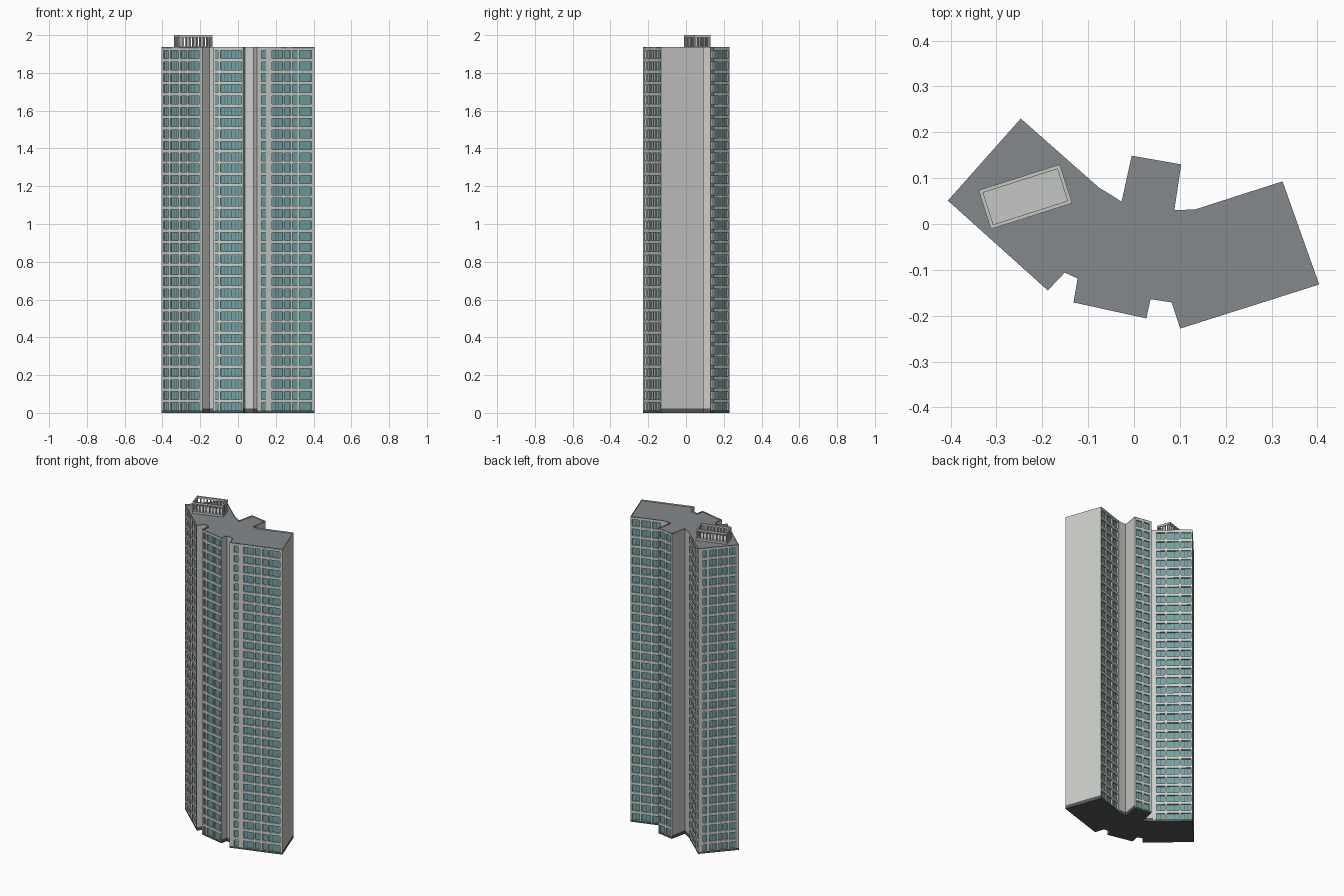
import bpy, bmesh, math
from mathutils import Vector

if "Cube" in bpy.data.objects:
    bpy.data.objects.remove(bpy.data.objects["Cube"])


def material(name, rgb):
    m = bpy.data.materials.new(name)
    m.diffuse_color = (*rgb, 1)
    m.use_nodes = True
    m.node_tree.nodes["Principled BSDF"].inputs["Base Color"].default_value = m.diffuse_color
    return m


WALL = material("light grey wall", (0.60, 0.61, 0.58))
GLASS = material("teal glass", (0.16, 0.36, 0.37))
DARK = material("dark grey trim", (0.10, 0.10, 0.10))
ROOF = material("slate roof", (0.23, 0.25, 0.26))
CROWN = material("pale concrete", (0.56, 0.57, 0.55))

TOP, BASE, FLOORS = 1.936, 0.022, 32
STEP = (TOP - 0.012) / FLOORS
RECESS = 0.008

# Footprint, anticlockwise from the far left corner
PLAN = [(-.406, .051), (-.188, -.145), (-.151, -.106), (-.123, -.119), (-.132, -.171),
        (.027, -.206), (.036, -.164), (.082, -.171), (.101, -.228), (.404, -.132),
        (.324, .093), (.134, .032), (.088, .030), (.103, .130), (-.005, .149),
        (-.027, .049), (-.077, .080), (-.247, .230)]

# Window columns (start, end as a fraction of the wall) by wall number
WINDOWS = {
    0: [(.05, .17), (.22, .42), (.46, .61), (.65, .92)],
    4: [(.06, .17), (.25, .59), (.61, .95)],
    8: [(.08, .16), (.26, .45), (.48, .58), (.62, .71), (.74, .95)],
    10: [(.05, .27), (.33, .60), (.66, .90)],
    13: [(.10, .45), (.55, .90)],
    16: [(.08, .30), (.35, .65), (.70, .96)],
    17: [(.12, .20), (.28, .45), (.50, .60), (.64, .72), (.77, .95)],
}


def finish(name, bm, mats):
    me = bpy.data.meshes.new(name)
    bm.to_mesh(me)
    bm.free()
    for m in mats:
        me.materials.append(m)
    ob = bpy.data.objects.new(name, me)
    bpy.context.collection.objects.link(ob)
    return ob


def facade(number, a, b, columns):
    """One wall with recessed windows on every floor."""
    a, b = Vector((*a, 0)), Vector((*b, 0))
    d = b - a
    inward = Vector((-d.y, d.x, 0)).normalized() * RECESS
    bm = bmesh.new()

    def pt(t, z, deep):
        return bm.verts.new(a + d * t + Vector((0, 0, z)) + (inward if deep else Vector()))

    def quad(corners, mat):
        bm.faces.new([pt(*c) for c in corners]).material_index = mat

    def panel(t0, t1, z0, z1, mat, deep=0):
        quad([(t0, z0, deep), (t1, z0, deep), (t1, z1, deep), (t0, z1, deep)], mat)

    def strip(t0, t1):
        panel(t0, t1, 0, BASE if not columns else 0.012, 2)
        panel(t0, t1, BASE if not columns else 0.012, TOP, 0)

    edge = 0
    for t0, t1 in columns:
        strip(edge, t0)
        edge = t1
        panel(t0, t1, 0, 0.012, 2)
        for k in range(FLOORS):
            z0 = 0.012 + k * STEP
            z1 = z0 + STEP * 0.70
            # spandrel above the window
            panel(t0, t1, z1, z0 + STEP, 0)
            # reveals
            quad([(t0, z0, 0), (t1, z0, 0), (t1, z0, 1), (t0, z0, 1)], 0)
            quad([(t0, z1, 1), (t1, z1, 1), (t1, z1, 0), (t0, z1, 0)], 0)
            quad([(t0, z0, 0), (t0, z0, 1), (t0, z1, 1), (t0, z1, 0)], 0)
            quad([(t1, z0, 1), (t1, z0, 0), (t1, z1, 0), (t1, z1, 1)], 0)
            # panes separated by thin mullions
            panes = max(1, round((t1 - t0) * d.length / 0.022))
            w, m = (t1 - t0) / panes, 0.001 / d.length
            for p in range(panes):
                left = t0 + p * w + (m if p else 0)
                right = t0 + (p + 1) * w - (m if p < panes - 1 else 0)
                panel(left, right, z0, z1, 1, 1)
                if p < panes - 1:
                    panel(right, right + 2 * m, z0, z1, 2, 1)
    strip(edge, 1)
    bmesh.ops.remove_doubles(bm, verts=bm.verts, dist=0.00005)
    finish(f"wall_{number:02d}", bm, [WALL, GLASS, DARK])


for i, p in enumerate(PLAN):
    facade(i, p, PLAN[(i + 1) % len(PLAN)], WINDOWS.get(i, []))

# Roof with a low parapet
bm = bmesh.new()
top = bm.faces.new([bm.verts.new((x, y, TOP)) for x, y in PLAN])
bmesh.ops.inset_region(bm, faces=[top], thickness=0.006, use_even_offset=True)
for f in bm.faces:
    f.material_index = 1
top.material_index = 0
walls = bmesh.ops.extrude_face_region(bm, geom=[top])
for v in [g for g in walls["geom"] if isinstance(g, bmesh.types.BMVert)]:
    v.co.z -= 0.008
if top.is_valid:
    bm.faces.remove(top)
finish("roof", bm, [ROOF, DARK])

# Underside
bm = bmesh.new()
bm.faces.new([bm.verts.new((x, y, 0)) for x, y in reversed(PLAN)])
finish("underside", bm, [DARK])

# Open cage on the roof: floor slab, posts and top ring
CENTRE, ANGLE, LX, LY = Vector((-.237, .0595)), math.radians(17.7), 0.186, 0.089
bm = bmesh.new()


def box(x, y, z0, z1, sx, sy):
    r = bmesh.ops.create_cube(bm, size=1)
    for v in r["verts"]:
        lx, ly = x + v.co.x * sx, y + v.co.y * sy
        v.co = (CENTRE.x + lx * math.cos(ANGLE) - ly * math.sin(ANGLE),
                CENTRE.y + lx * math.sin(ANGLE) + ly * math.cos(ANGLE),
                z0 + (v.co.z + .5) * (z1 - z0))


T = 0.008
hx, hy = LX / 2 - T / 2, LY / 2 - T / 2
box(0, 0, TOP - 0.01, TOP + 0.004, LX, LY)
for s in (-1, 1):
    box(0, s * hy, 1.988, 2.0, LX, T)
    box(s * hx, 0, 1.988, 2.0, T, LY - 2 * T)
    for k in range(10):
        box(-hx + 2 * hx * k / 9, s * hy, TOP, 1.988, T * .8, T * .8)
    for k in range(1, 5):
        box(s * hx, -hy + 2 * hy * k / 5, TOP, 1.988, T * .8, T * .8)
finish("roof_cage", bm, [CROWN])
